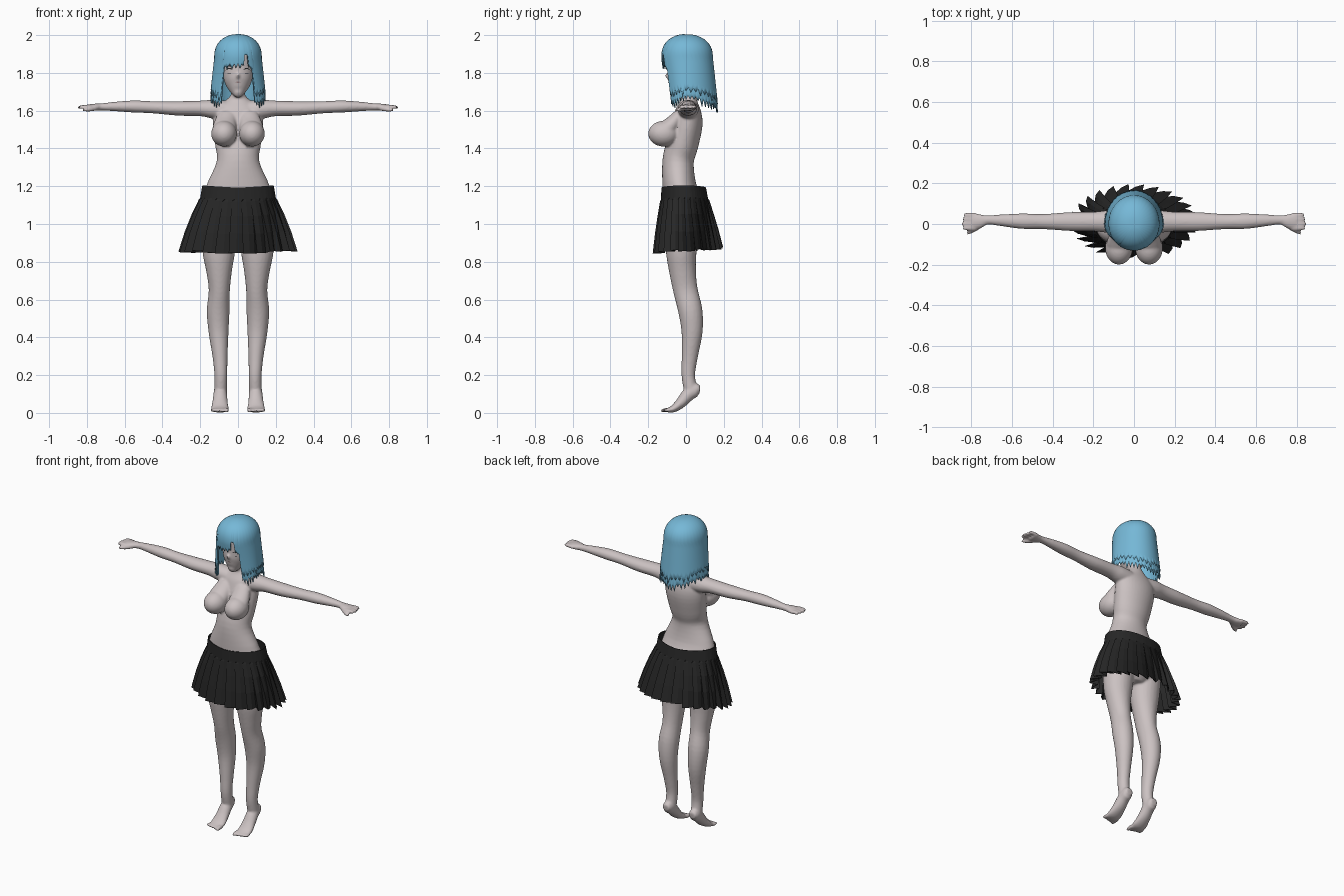
import bpy, bmesh, math, random
from mathutils import Vector
from mathutils.bvhtree import BVHTree

random.seed(4)
cube = bpy.data.objects.get("Cube")
if cube:
    bpy.data.objects.remove(cube)


def material(name, color):
    m = bpy.data.materials.new(name)
    m.use_nodes = True
    rgba = (*color, 1)
    m.diffuse_color = rgba
    m.node_tree.nodes["Principled BSDF"].inputs["Base Color"].default_value = rgba
    return m


SKIN = material("pale skin", (0.6, 0.54, 0.54))
HAIR = material("sky blue hair", (0.18, 0.48, 0.68))
CLOTH = material("black cloth", (0.02, 0.02, 0.02))
LIP = material("muted lip", (0.35, 0.24, 0.24))


def finish(name, bm, mat, smooth=True):
    bmesh.ops.recalc_face_normals(bm, faces=bm.faces)
    mesh = bpy.data.meshes.new(name)
    bm.to_mesh(mesh)
    bm.free()
    mesh.materials.append(mat)
    for p in mesh.polygons:
        p.use_smooth = smooth
    obj = bpy.data.objects.new(name, mesh)
    bpy.context.collection.objects.link(obj)
    return obj


def spline(points, steps=4):
    """Catmull-Rom interpolation through centre and radius values."""
    pts = [Vector(p) for p in points]
    out = []
    for i in range(len(pts) - 1):
        a, b, c, d = pts[max(i - 1, 0)], pts[i], pts[i + 1], pts[min(i + 2, len(pts) - 1)]
        for k in range(steps):
            t = k / steps
            out.append(b + (c - a) * (t / 2) + (2 * a - 5 * b + 4 * c - d) * (t * t / 2)
                       + (3 * b - a - 3 * c + d) * (t ** 3 / 2))
    return out + [pts[-1]]


def tube(bm, points, side=(1, 0, 0), mirror=1, n=24):
    """Closed elliptical tube; each point is x, y, z, side radius, other radius."""
    rows = spline(points)
    centres = [Vector(r[:3]) for r in rows]
    rings = []
    for i, r in enumerate(rows):
        tangent = (centres[min(i + 1, len(rows) - 1)] - centres[max(i - 1, 0)]).normalized()
        u = Vector(side)
        u = (u - tangent * u.dot(tangent)).normalized()
        v = tangent.cross(u)
        ring = []
        for k in range(n):
            a = math.tau * k / n
            p = centres[i] + u * r[3] * math.cos(a) + v * r[4] * math.sin(a)
            ring.append(bm.verts.new((p.x * mirror, p.y, p.z)))
        rings.append(ring)
    for lo, hi in zip(rings, rings[1:]):
        for k in range(n):
            bm.faces.new((lo[k], lo[(k + 1) % n], hi[(k + 1) % n], hi[k]))
    bm.faces.new(rings[0])
    bm.faces.new(rings[-1])


def ball(bm, centre, size):
    made = bmesh.ops.create_uvsphere(bm, u_segments=32, v_segments=20, radius=1)["verts"]
    for v in made:
        v.co = Vector(centre) + Vector(a * b for a, b in zip(v.co, size))


# Body: torso and neck, then head
bm = bmesh.new()
tube(bm, [(0, -.01, .92, .06, .06), (0, -.01, .98, .15, .105), (0, -.01, 1.08, .188, .11),
          (0, -.035, 1.2, .168, .09), (0, -.042, 1.33, .113, .083), (0, -.02, 1.42, .121, .085),
          (0, .005, 1.53, .132, .083), (0, .012, 1.6, .125, .068), (0, .015, 1.65, .07, .045),
          (0, .01, 1.69, .036, .036), (0, 0, 1.78, .036, .036)], n=40)
tube(bm, [(0, -.075, 1.685, .014, .014), (0, -.055, 1.7, .036, .04), (0, -.032, 1.74, .066, .068),
          (0, -.015, 1.8, .084, .084), (0, 0, 1.87, .095, .1), (0, 0, 1.93, .085, .09),
          (0, 0, 1.97, .04, .04)], n=32)
ball(bm, (0, -.1, 1.785), (.008, .012, .013))

for s in (1, -1):
    # Bust
    tube(bm, [(.055, -.035, 1.58, .05, .03), (.065, -.065, 1.54, .058, .04),
              (.072, -.1, 1.5, .064, .05), (.075, -.12, 1.47, .05, .045)], mirror=s)
    ball(bm, (.074 * s, -.118, 1.478), (.068, .082, .068))
    # Arm and palm
    tube(bm, [(.05, .012, 1.6, .055, .05), (.13, .012, 1.608, .055, .05), (.2, .012, 1.612, .048, .041),
              (.32, .012, 1.612, .046, .038), (.45, .012, 1.618, .037, .032), (.55, .014, 1.622, .038, .032),
              (.65, .018, 1.622, .029, .025), (.72, .02, 1.62, .023, .019), (.76, .014, 1.618, .036, .019),
              (.8, .012, 1.616, .042, .016)], side=(0, 1, 0), mirror=s)
    # Fingers and thumb
    for k in range(4):
        y = -.021 + .022 * k
        end = .85 - .006 * abs(k - 1)
        tube(bm, [(.78, y, 1.617, .012, .011), (.82, y, 1.62, .011, .011), (end, y, 1.616, .007, .007)],
             side=(0, 1, 0), mirror=s, n=10)
    tube(bm, [(.755, -.005, 1.613, .014, .013), (.79, -.03, 1.606, .012, .012),
              (.822, -.046, 1.603, .008, .008)], side=(0, 1, 0), mirror=s, n=10)
    # Leg
    tube(bm, [(.095, -.005, 1.06, .09, .1), (.1, -.02, .96, .093, .092), (.102, -.025, .85, .086, .081),
              (.1, -.018, .75, .068, .071), (.099, -.003, .65, .056, .065), (.105, .023, .54, .06, .064),
              (.103, .032, .43, .053, .056), (.095, .02, .3, .04, .043), (.091, .012, .2, .034, .036),
              (.092, .025, .12, .034, .036)], mirror=s)
    # Foot on tiptoe
    tube(bm, [(.094, .074, .122, .022, .02), (.094, .052, .122, .032, .036), (.094, .015, .1, .036, .036),
              (.095, -.025, .055, .041, .029), (.096, -.065, .023, .047, .02),
              (.097, -.098, .014, .044, .012)], mirror=s)
    # Toes
    for k in range(5):
        x = .06 + .019 * k
        r = .0125 if k == 0 else .0095
        tube(bm, [(x, -.085, .015, r, r), (x, -.11, .014, r, r), (x, -.133 + .005 * k, .01, r * .7, r * .7)],
             mirror=s, n=10)

body = finish("body", bm, SKIN)
fuse = body.modifiers.new("fuse", "REMESH")
fuse.mode = "VOXEL"
fuse.voxel_size = .0065
fuse.use_smooth_shade = True
soften = body.modifiers.new("soften", "SMOOTH")
soften.factor = .5
soften.iterations = 5


# Face details: thin plates laid on the face
bpy.context.view_layer.update()
surface = BVHTree.FromObject(body, bpy.context.evaluated_depsgraph_get())


def plate(name, outline, mat):
    bm = bmesh.new()
    verts = []
    for x, z in outline:
        hit = surface.ray_cast(Vector((x, -1, z)), Vector((0, 1, 0)))[0]
        verts.append(bm.verts.new((x, hit.y - .003, z)))
    half = len(verts) // 2
    for i in range(half - 1):
        bm.faces.new((verts[i], verts[i + 1], verts[-2 - i], verts[-1 - i]))
    finish(name, bm, mat, False)


def arc(x, z, width, rise, thick, n=7):
    ts = [2 * i / (n - 1) - 1 for i in range(n)]
    top = [(x + width * t, z + rise * (1 - t * t) + thick * (1.05 - t * t)) for t in ts]
    low = [(x + width * t, z + rise * (1 - t * t)) for t in ts]
    return top + low[::-1]


for s, label in ((1, "left"), (-1, "right")):
    plate(label + "_upper_lash", arc(.046 * s, 1.812, .022, .008, .006), CLOTH)
    plate(label + "_lower_lash", arc(.046 * s, 1.797, .013, -.003, .002), CLOTH)
plate("mouth", arc(0, 1.75, .012, -.003, .008), LIP)


# Hair: a dome shell with ragged lock tips and a face opening
def hair_point(angle, z, grow):
    t = (1.88 - z) / .28
    dome = 1
    if z > 1.88:
        dome = math.sqrt(max(0, 1 - ((z - 1.88) / .12) ** 2.5))
        t = 0
    rx = .117 + .03 * t
    ry = .122 - .035 * t if math.cos(angle) > 0 else .133 + .03 * t
    k = dome * grow
    return rx * k * math.sin(angle), -ry * k * math.cos(angle), z


def hair(name, locks, grow, lift, rows=18, per=4):
    bm = bmesh.new()
    cols = []
    for i in range(locks):
        length = random.uniform(.015, .05)
        for k in range(per):
            a = math.tau * (i + k / per) / locks
            a = a - math.tau if a > math.pi else a
            tip = 1 - abs(2 * k / per - 1)
            if abs(a) < .64:
                low = 1.85 - .6 * length * tip - .01 * (abs(a) > .45)
                if .25 < a < .42:
                    low = 1.895
            else:
                low = 1.635 + .045 * math.sin(a) ** 2 + lift - length * tip
            cols.append([bm.verts.new(hair_point(a, 2 - (2 - low) * (r / rows) ** 1.7, grow))
                         for r in range(1, rows + 1)])
    for c, d in zip(cols, cols[1:] + cols[:1]):
        for r in range(rows - 1):
            bm.faces.new((c[r], d[r], d[r + 1], c[r + 1]))
    bm.faces.new([c[0] for c in cols])
    obj = finish(name, bm, HAIR)
    thick = obj.modifiers.new("thickness", "SOLIDIFY")
    thick.thickness = .006
    return obj


hair("long_hair", 46, 1, 0)
hair("hair_top_layer", 38, 1.025, .045)


# Skirt: plain waistband flaring into knife pleats
bm = bmesh.new()
PLEATS = 26
levels = [(1.2, .189, .118, 0), (1.135, .2, .125, 0), (1.125, .203, .128, .025), (1.05, .234, .142, .05),
          (.96, .263, .157, .075), (.86, .287, .17, .1)]
columns = []
for i in range(PLEATS):
    jitter = random.uniform(-.007, .007)
    for phase, sign in ((0, -1), (.6, .2), (1.15, 1)):
        col = []
        for z, rx, ry, fold in levels:
            wrap = phase if fold else min(phase, .9)
            a = -math.tau * (i + wrap) / PLEATS
            k = 1 + sign * fold
            drop = (1.2 - z) / .34
            tilt = .012 * math.sin(a) * drop + jitter * drop + .012 * (abs(math.cos(a)) - .5) * (1 - drop)
            if z > 1.19:
                tilt = .012 * abs(math.cos(a)) - .008
            col.append(bm.verts.new((rx * k * math.cos(a), ry * k * math.sin(a) - .012 + .022 * drop, z + tilt)))
        columns.append(col)
for c, d in zip(columns, columns[1:] + columns[:1]):
    for r in range(len(levels) - 1):
        bm.faces.new((c[r], c[r + 1], d[r + 1], d[r]))
skirt = finish("pleated_skirt", bm, CLOTH, False)
cloth = skirt.modifiers.new("thickness", "SOLIDIFY")
cloth.thickness = .004
